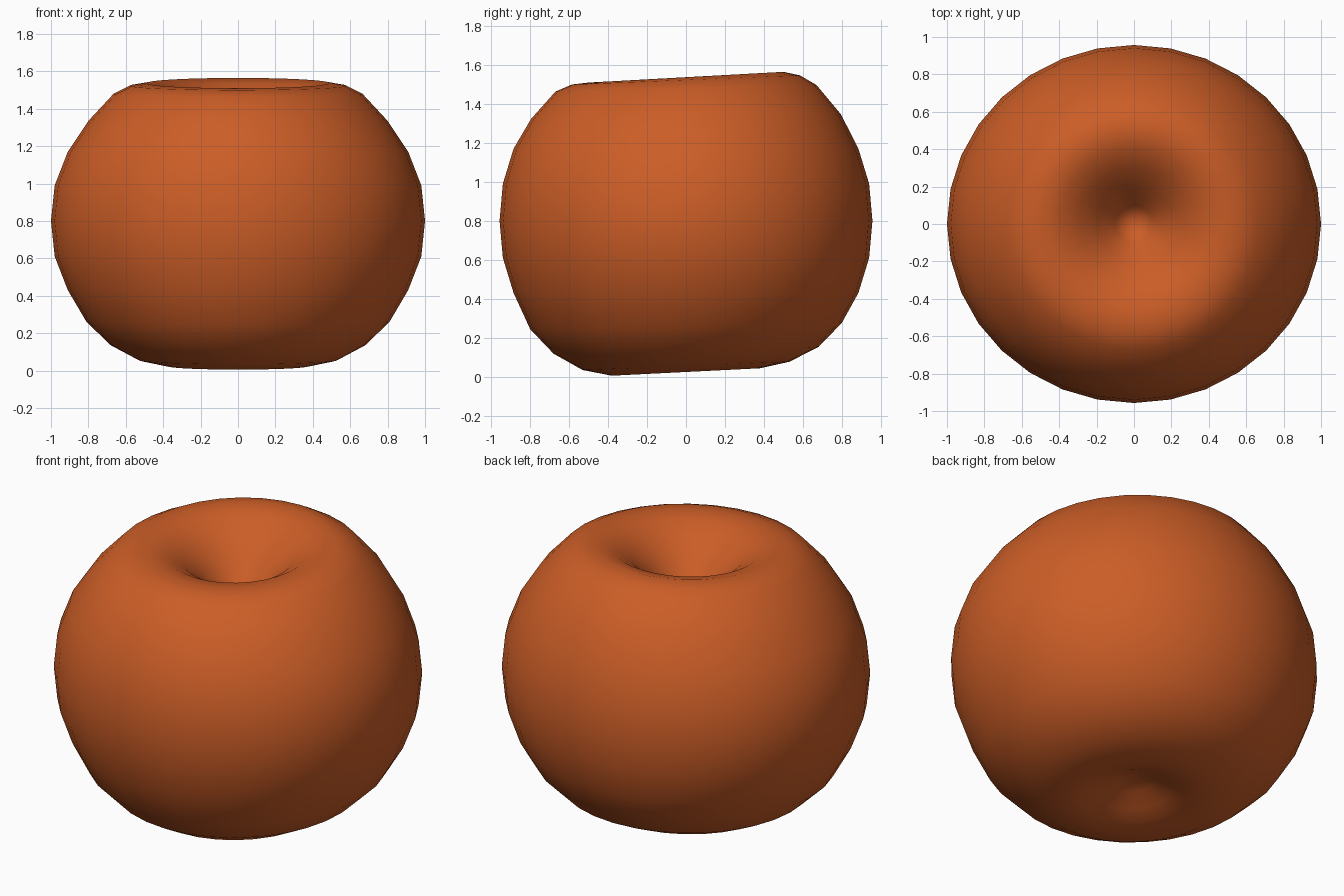
import bpy, bmesh, math

if "Cube" in bpy.data.objects:
    bpy.data.objects.remove(bpy.data.objects["Cube"])

skin = bpy.data.materials.new("burnt_orange")
skin.diffuse_color = (0.60, 0.11, 0.02, 1)
skin.use_nodes = True
skin.node_tree.nodes["Principled BSDF"].inputs["Base Color"].default_value = skin.diffuse_color

SEG = 32
# Profile from bottom dimple to top hollow: x radius, y radius, height, tilt
profile = [
    (0.10, 0.10, 0.105, 0.05), (0.20, 0.20, 0.06, 0.05),
    (0.29, 0.29, 0.032, 0.05), (0.38, 0.38, 0.024, 0.05),
    (0.53, 0.53, 0.055, 0.04), (0.68, 0.68, 0.135, 0.025),
    (0.81, 0.80, 0.26, 0.02), (0.91, 0.885, 0.43, 0.0),
    (0.98, 0.94, 0.61, 0.0), (1.00, 0.957, 0.80, 0.0),
    (0.98, 0.94, 0.99, 0.0), (0.91, 0.885, 1.17, 0.0),
    (0.80, 0.795, 1.335, 0.015), (0.665, 0.67, 1.48, 0.025),
    (0.58, 0.585, 1.523, 0.04), (0.49, 0.50, 1.537, 0.055),
    (0.40, 0.40, 1.515, 0.055), (0.30, 0.30, 1.455, 0.055),
    (0.20, 0.20, 1.36, 0.05), (0.10, 0.10, 1.24, 0.04),
]

# Fruit body: lofted rings, with a pole vertex at each dimple
bm = bmesh.new()
rings = []
for rx, ry, z, tilt in profile:
    ring = []
    for i in range(SEG):
        a = 2 * math.pi * i / SEG
        y = ry * math.sin(a)
        ring.append(bm.verts.new((rx * math.cos(a), y, z + tilt * y)))
    rings.append(ring)
bottom = bm.verts.new((0, 0, 0.125))
top = bm.verts.new((0, 0.01, 1.14))
for i in range(SEG):
    j = (i + 1) % SEG
    for lo, hi in zip(rings, rings[1:]):
        bm.faces.new((lo[i], lo[j], hi[j], hi[i]))
    bm.faces.new((bottom, rings[0][j], rings[0][i]))
    bm.faces.new((top, rings[-1][i], rings[-1][j]))
for f in bm.faces:
    f.smooth = True
bmesh.ops.recalc_face_normals(bm, faces=bm.faces[:])

mesh = bpy.data.meshes.new("fruit_body")
bm.to_mesh(mesh)
bm.free()
mesh.materials.append(skin)
body = bpy.data.objects.new("fruit_body", mesh)
bpy.context.collection.objects.link(body)
